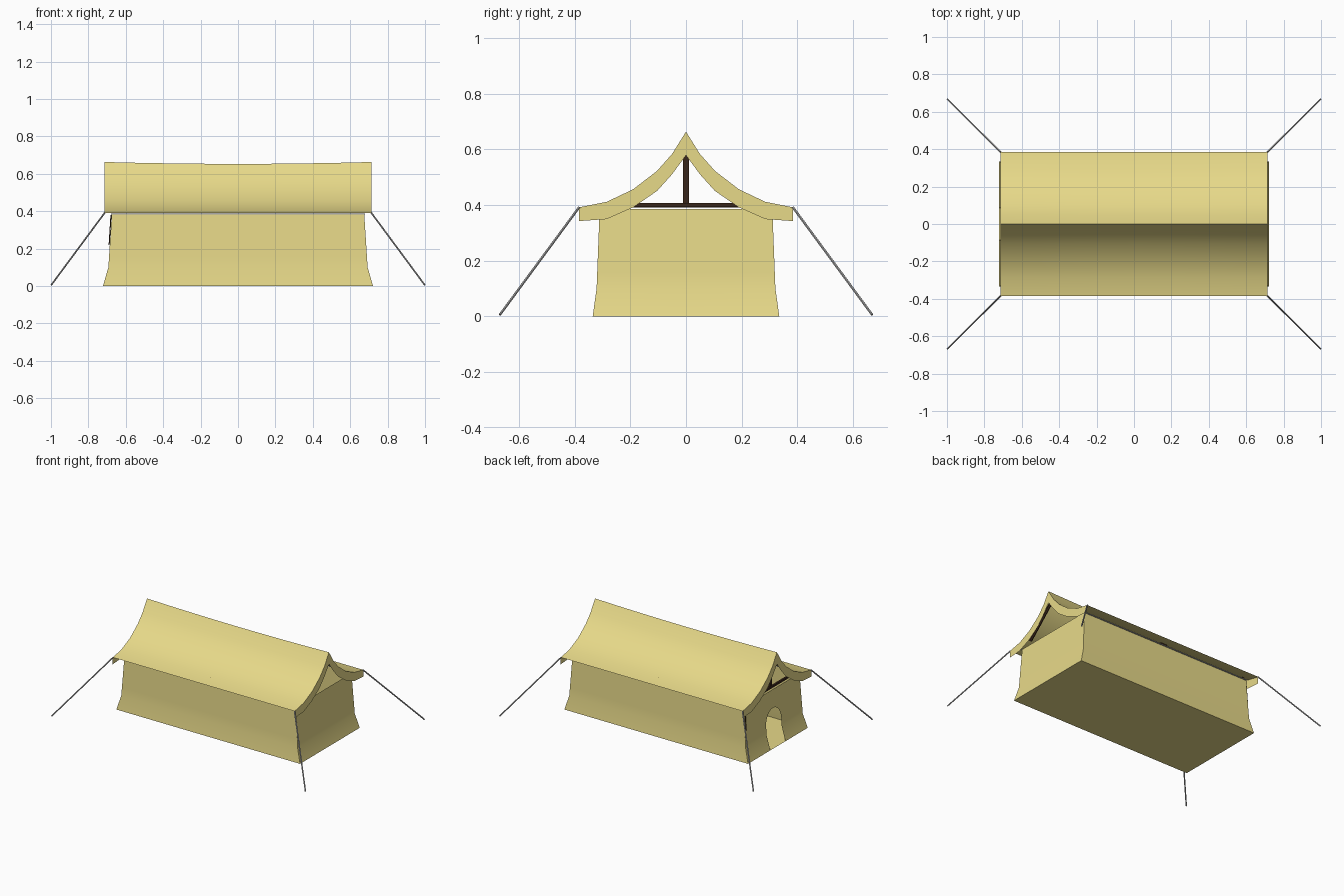
import bpy, bmesh, math
from mathutils import Vector

if "Cube" in bpy.data.objects:
    bpy.data.objects.remove(bpy.data.objects["Cube"])


def material(name, rgb):
    m = bpy.data.materials.new(name)
    m.diffuse_color = (*rgb, 1)
    m.use_nodes = True
    m.node_tree.nodes["Principled BSDF"].inputs["Base Color"].default_value = m.diffuse_color
    return m


CANVAS = material("canvas", (0.80, 0.695, 0.25))
WOOD = material("dark_wood", (0.042, 0.019, 0.010))
ROPE = material("grey_rope", (0.42, 0.42, 0.42))


def finish(bm, name, mat, smooth=True):
    bmesh.ops.remove_doubles(bm, verts=bm.verts[:], dist=1e-4)
    me = bpy.data.meshes.new(name)
    bm.to_mesh(me)
    bm.free()
    me.materials.append(mat)
    ob = bpy.data.objects.new(name, me)
    bpy.context.collection.objects.link(ob)
    if smooth:
        bpy.ops.object.select_all(action='DESELECT')
        ob.select_set(True)
        bpy.context.view_layer.objects.active = ob
        bpy.ops.object.shade_smooth_by_angle(angle=math.radians(30))
    return ob


def sheet(bm, points):
    """Add one face, turned away from the middle of the tent."""
    pts = []
    for p in points:
        v = Vector(p)
        if all((v - q).length > 1e-5 for q in pts):
            pts.append(v)
    if len(pts) < 3:
        return
    f = bm.faces.new([bm.verts.new(p) for p in pts])
    f.normal_update()
    if f.normal.dot(f.calc_center_median() - Vector((0, 0, 0.2))) < 0:
        f.normal_flip()


def interp(z, table):
    for (a, va), (b, vb) in zip(table, table[1:]):
        if z <= b:
            return va + (vb - va) * (z - a) / (b - a)
    return table[-1][1]


# walls: flared at the foot, open at the top, arched doorway in the left end
WALL_X = [(0, 0.722), (0.1, 0.693), (0.385, 0.675)]
WALL_Y = [(0, 0.335), (0.1, 0.321), (0.385, 0.310)]
DOOR_W, SPRING, DOOR_H = 0.085, 0.16, 0.26
arch = [SPRING + (DOOR_H - SPRING) * math.sin(math.radians(a)) for a in range(0, 91, 15)]
levels = [0, 0.1] + arch + [0.385]


def door_half(z):
    if z <= SPRING:
        return DOOR_W
    t = min(1, (z - SPRING) / (DOOR_H - SPRING))
    return DOOR_W * math.sqrt(max(0, 1 - t * t))


bm = bmesh.new()
for s in (-1, 1):
    for a, b in zip(levels, levels[1:]):
        xa, xb = interp(a, WALL_X), interp(b, WALL_X)
        ya, yb = interp(a, WALL_Y), interp(b, WALL_Y)
        sheet(bm, [(-xa, s * ya, a), (xa, s * ya, a), (xb, s * yb, b), (-xb, s * yb, b)])
        sheet(bm, [(xa, 0, a), (xa, s * ya, a), (xb, s * yb, b), (xb, 0, b)])
        da, db = door_half(a), door_half(b)
        sheet(bm, [(-xa, s * da, a), (-xa, s * ya, a), (-xb, s * yb, b), (-xb, s * db, b)])
finish(bm, "tent_walls", CANVAS)

# groundsheet
bm = bmesh.new()
sheet(bm, [(-0.722, -0.335, 0), (0.722, -0.335, 0), (0.722, 0.335, 0), (-0.722, 0.335, 0)])
finish(bm, "groundsheet", CANVAS, False)

# roof: concave slopes with a slightly sagging ridge
TOP = [(0, 0.663), (0.05, 0.583), (0.104, 0.522), (0.19, 0.456), (0.285, 0.411), (0.385, 0.391)]
LOW = [(0, 0.578), (0.05, 0.510), (0.104, 0.450), (0.19, 0.391), (0.285, 0.349), (0.385, 0.342)]
ROOF_X = 0.715
stations = [ROOF_X * (-1 + i / 4) for i in range(9)]


def roof_point(x, y, z, s):
    sag = 0.010 * (1 - (x / ROOF_X) ** 2) * (z - 0.391) / 0.272
    return (x, s * y, z - sag)


bm = bmesh.new()
for s in (-1, 1):
    for p, q in zip(TOP, TOP[1:]):
        for a, b in zip(stations, stations[1:]):
            sheet(bm, [roof_point(a, *p, s), roof_point(b, *p, s),
                       roof_point(b, *q, s), roof_point(a, *q, s)])
finish(bm, "roof", CANVAS)

# curved valance hanging from each gable end
bm = bmesh.new()
for x in (-ROOF_X, ROOF_X):
    for s in (-1, 1):
        for i in range(len(TOP) - 1):
            ring = (TOP[i], TOP[i + 1], LOW[i + 1], LOW[i])
            sheet(bm, [(x, s * y, z) for y, z in ring])
finish(bm, "gable_valances", CANVAS, False)


def beam(name, centre, size, mat=WOOD):
    bm = bmesh.new()
    bmesh.ops.create_cube(bm, size=1)
    bmesh.ops.scale(bm, vec=size, verts=bm.verts[:])
    bmesh.ops.translate(bm, vec=centre, verts=bm.verts[:])
    finish(bm, name, mat, False)


def rod(name, a, b, radius, mat):
    a, b = Vector(a), Vector(b)
    d = b - a
    bm = bmesh.new()
    bmesh.ops.create_cone(bm, cap_ends=True, segments=6, radius1=radius,
                          radius2=radius, depth=d.length)
    bmesh.ops.rotate(bm, verts=bm.verts[:], cent=(0, 0, 0),
                     matrix=d.to_track_quat('Z', 'Y').to_matrix())
    bmesh.ops.translate(bm, vec=(a + b) / 2, verts=bm.verts[:])
    finish(bm, name, mat)


# timber frame under the roof
beam("end_cross_beam", (-0.66, 0, 0.397), (0.014, 0.6, 0.014))
beam("end_king_post", (-0.66, 0, 0.50), (0.016, 0.020, 0.20))
beam("middle_cross_beam", (0, 0, 0.4005), (0.05, 0.6, 0.014))
beam("middle_king_post", (0, 0, 0.50), (0.02, 0.020, 0.20))
rod("corner_strap", (-0.679, 0.306, 0.38), (-0.689, 0.310, 0.22), 0.003, WOOD)

# straight rafters tucked behind each valance
for nx, x in (("left", -0.685), ("right", 0.685)):
    for ny, s in (("front", -1), ("back", 1)):
        rod(f"{ny}_{nx}_rafter", (x, s * 0.215, 0.402), (x, s * 0.012, 0.590), 0.010, WOOD)

# grey cord along the wall top
for ny, s in (("front", -1), ("back", 1)):
    beam(ny + "_eave_cord", (0, s * 0.314, 0.3845), (1.36, 0.006, 0.006), ROPE)

# guy ropes at the four corners
for nx, sx in (("left", -1), ("right", 1)):
    for ny, sy in (("front", -1), ("back", 1)):
        rod(f"{ny}_{nx}_guy_rope", (sx * 0.713, sy * 0.384, 0.391),
            (sx * 0.998, sy * 0.668, 0.006), 0.0048, ROPE)
